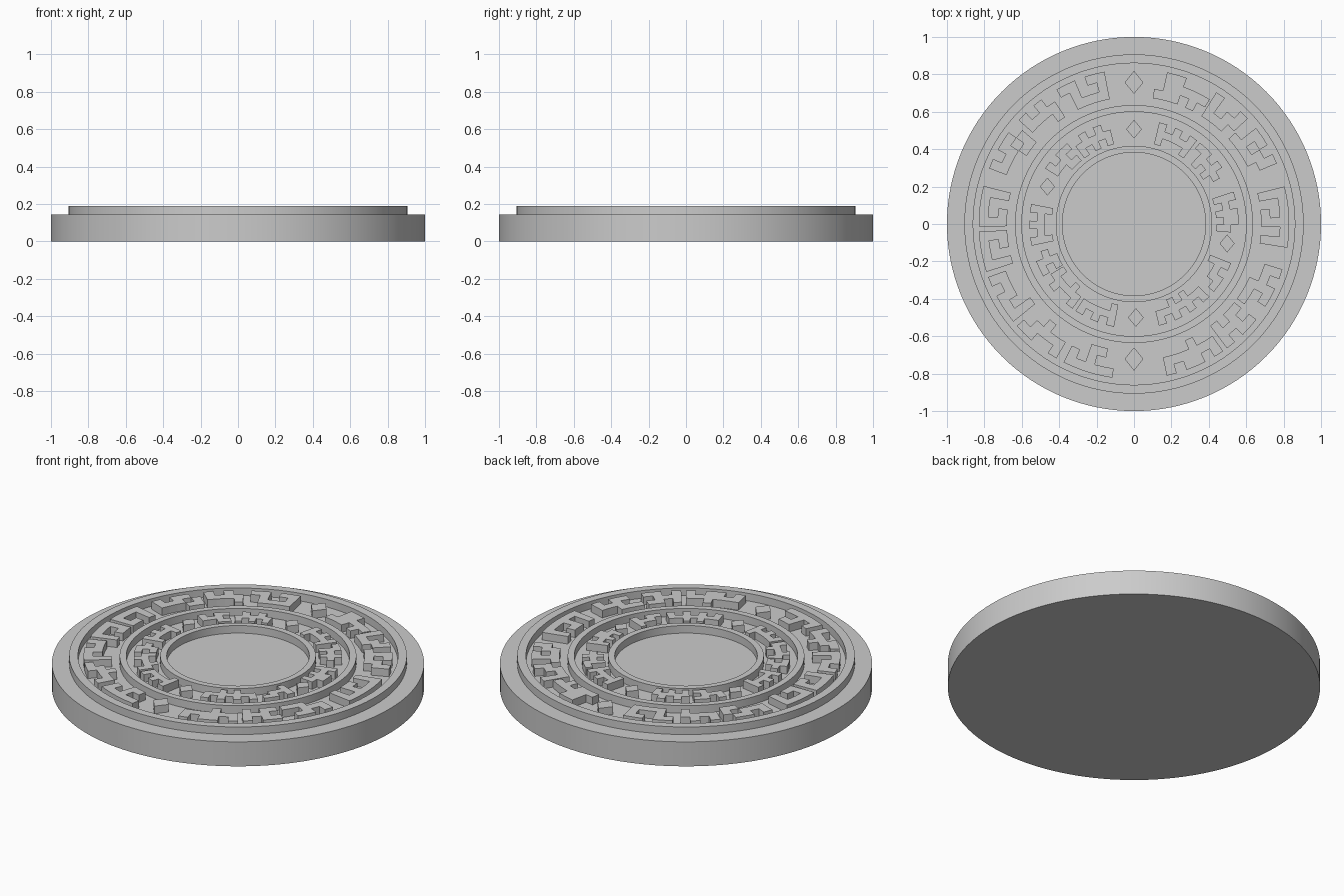
import bpy
import bmesh
from math import sin, cos, radians

old = bpy.data.objects.get("Cube")
if old:
    bpy.data.objects.remove(old)

BASE_TOP = 0.145
RELIEF_TOP = 0.19

stone = bpy.data.materials.new("grey_stone")
stone.use_nodes = True
stone.diffuse_color = (0.6, 0.6, 0.6, 1)
stone.node_tree.nodes["Principled BSDF"].inputs["Base Color"].default_value = (0.6, 0.6, 0.6, 1)


def clock(radius, angle):
    """Point at an angle measured clockwise from the back of the disc."""
    a = radians(angle)
    return (radius * sin(a), radius * cos(a))


def raise_faces(name, quads, low, high, smooth=False):
    """Merge flat quads into one plan and extrude it into a solid."""
    bm = bmesh.new()
    for quad in quads:
        bm.faces.new([bm.verts.new((x, y, low)) for x, y in quad])
    bmesh.ops.remove_doubles(bm, verts=bm.verts, dist=0.0005)
    if not smooth:
        bmesh.ops.dissolve_limit(bm, angle_limit=0.01, verts=bm.verts, edges=bm.edges)
    out = bmesh.ops.extrude_face_region(bm, geom=bm.faces[:], use_keep_orig=True)
    top = [v for v in out["geom"] if isinstance(v, bmesh.types.BMVert)]
    bmesh.ops.translate(bm, verts=top, vec=(0, 0, high - low))
    bmesh.ops.recalc_face_normals(bm, faces=bm.faces)
    mesh = bpy.data.meshes.new(name)
    bm.to_mesh(mesh)
    bm.free()
    mesh.materials.append(stone)
    obj = bpy.data.objects.new(name, mesh)
    bpy.context.collection.objects.link(obj)
    if smooth:
        smooth_shade(obj)
    return obj


def smooth_shade(obj):
    bpy.ops.object.select_all(action="DESELECT")
    obj.select_set(True)
    bpy.context.view_layer.objects.active = obj
    bpy.ops.object.shade_smooth_by_angle(angle=radians(30))


def cell(inner, outer, start, end):
    return [clock(inner, start), clock(outer, start), clock(outer, end), clock(inner, end)]


def ring(name, inner, outer):
    step = 360 / 128
    quads = [cell(inner, outer, i * step, (i + 1) * step) for i in range(128)]
    raise_faces(name, quads, BASE_TOP - 0.005, RELIEF_TOP, smooth=True)


def motif(name, start, step, inner, outer, pattern):
    """Key-pattern block: rows run from the outer edge inwards."""
    rows = pattern.split("/")
    depth = (outer - inner) / len(rows)
    quads = []
    for r, row in enumerate(rows):
        for c, mark in enumerate(row):
            if mark == "x":
                quads.append(cell(outer - (r + 1) * depth, outer - r * depth,
                                  start + c * step, start + (c + 1) * step))
    raise_faces(name, quads, BASE_TOP - 0.005, RELIEF_TOP)


def diamond(name, x, y, w, h):
    raise_faces(name, [[(x - w, y), (x, y + h), (x + w, y), (x, y - h)]],
                BASE_TOP - 0.005, RELIEF_TOP)


# Round base slab
bpy.ops.mesh.primitive_cylinder_add(vertices=128, radius=1, depth=BASE_TOP,
                                    location=(0, 0, BASE_TOP / 2))
base = bpy.context.object
base.name = "base_disc"
base.data.materials.append(stone)
smooth_shade(base)

# Raised border rings
ring("outer_ring", 0.86, 0.907)
ring("middle_ring", 0.6, 0.636)
ring("inner_ring", 0.383, 0.418)

# Outer band of key-pattern blocks: start angle and plan
outer_motifs = [
    (8.5, ".xx.../.xxxxx/xxx.x."),
    (32, "x..x/x.xx/xxx."),
    (48, ".xx.x/.x.xx/xxxx."),
    (76, "xxxxxx/x..x.x/x.xx.x"),
    (107, "x.xx./xxx../..xxx"),
    (128, "xx.x/.xxx/xx.x"),
    (145, "x.xx.x/xxxxxx/..x..."),
    (188, "xxxxx/..x.x/.xx.."),
    (210, "x..xx/xxxx./..x.."),
    (231, "xxx.x/x.xxx/x...."),
    (252, "xxxx/x..x/x.xx"),
    (269, "xxxx/x..x/xx.x"),
    (291, "x.xx./xxx.x/...xx"),
    (312, "x.x./xxxx/...x"),
    (330, "xx.xx/.x..x/.xxxx"),
]
for i, (start, plan) in enumerate(outer_motifs, 1):
    motif(f"outer_key_block_{i}", start, 3.8, 0.68, 0.83, plan)

# Inner band of key-pattern blocks
inner_motifs = [
    (14, "x.x.x/xxxxx/x...x"),
    (39, "xx.x./.xxxx/.x.x."),
    (72, "x.xx./xxxxx/x.x.x"),
    (112, "x.xx/xxx./x..."),
    (134, "x.x.x.x/xxxxxxx/..x.x.."),
    (191, "x.x.x/xxxxx/x...."),
    (216, "x..x./xxxxx/.x..x"),
    (240, "xx./.xx/xx."),
    (258, "x.x.x/xxxxx/x...x"),
    (302, "x.xx/xxx./..xx"),
    (323, ".x.x./xxxxx/x.x.x"),
]
for i, (start, plan) in enumerate(inner_motifs, 1):
    motif(f"inner_key_block_{i}", start, 4.6, 0.44, 0.56, plan)

# Diamond studs between the key blocks
diamond("outer_diamond_back", 0, 0.757, 0.05, 0.062)
diamond("outer_diamond_front", 0, -0.722, 0.05, 0.062)
diamond("inner_diamond_back", 0, 0.507, 0.042, 0.05)
diamond("inner_diamond_front", 0.01, -0.5, 0.042, 0.05)
diamond("inner_diamond_right", -0.463, 0.2, 0.04, 0.048)
diamond("inner_diamond_left", 0.498, -0.104, 0.04, 0.048)
